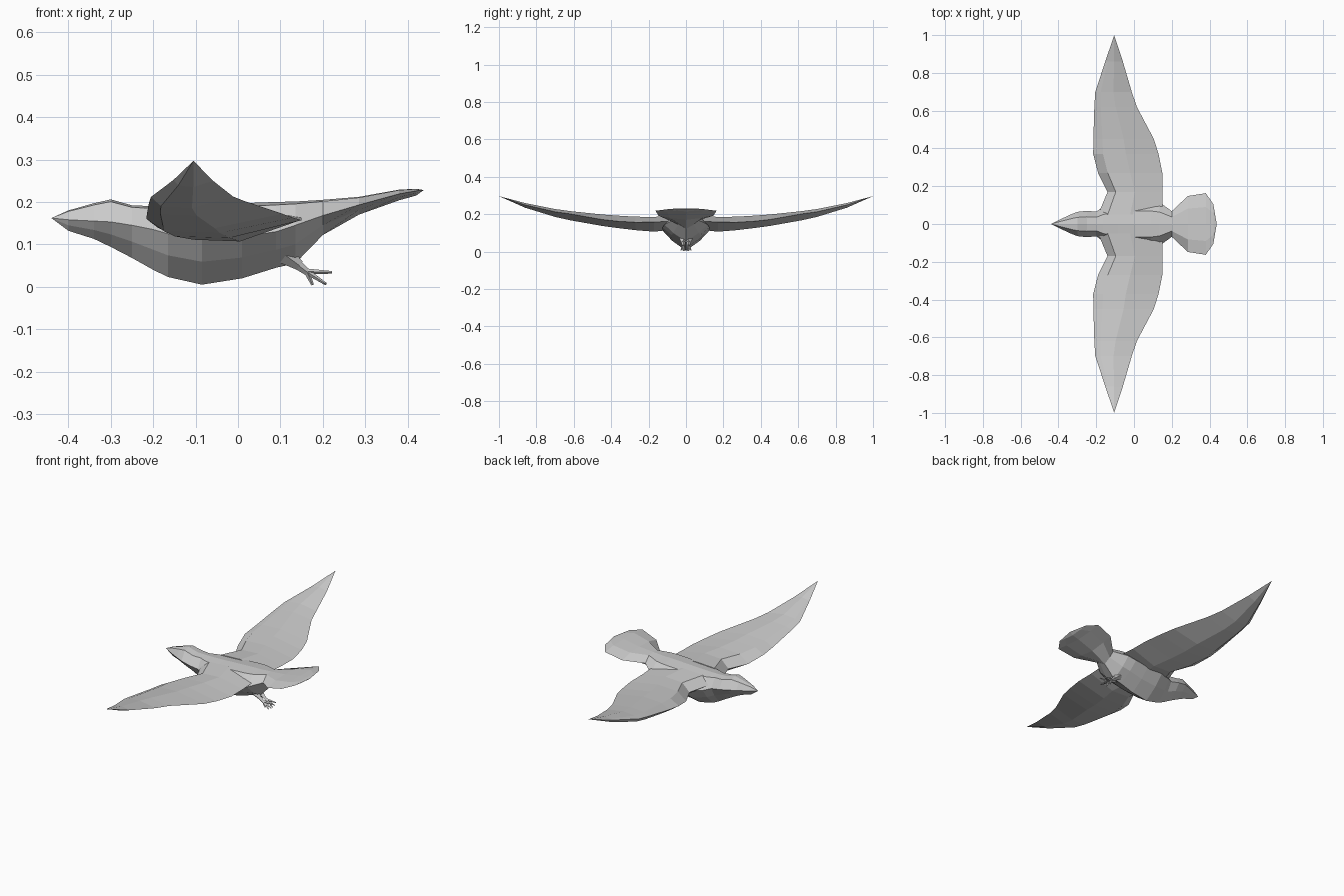
import bpy, bmesh
from mathutils import Vector


def loft(name, rings, mirror=False):
    """Skin matching rings of points; a one-point ring closes to a tip."""
    bm = bmesh.new()
    rows = [[bm.verts.new(p) for p in ring] for ring in rings]
    for a, b in zip(rows, rows[1:]):
        n = max(len(a), len(b))
        for i in range(n):
            j = (i + 1) % n
            if len(a) == 1:
                bm.faces.new((a[0], b[j], b[i]))
            elif len(b) == 1:
                bm.faces.new((a[i], a[j], b[0]))
            else:
                bm.faces.new((a[i], a[j], b[j], b[i]))
    for row in (rows[0], rows[-1]):
        if len(row) > 2:
            bm.faces.new(row)
    bmesh.ops.recalc_face_normals(bm, faces=bm.faces)
    me = bpy.data.meshes.new(name)
    bm.to_mesh(me)
    bm.free()
    ob = bpy.data.objects.new(name, me)
    bpy.context.collection.objects.link(ob)
    if mirror:
        m = ob.modifiers.new("Mirror", 'MIRROR')
        m.use_axis = (False, True, False)
    return ob


def body_ring(x, w, top, mid, low):
    """Keel-shaped cross-section with a crease along each side."""
    half = [(0.55 * w, top - 0.1 * (top - mid)), (w, mid), (0.6 * w, mid + 0.5 * (low - mid))]
    right = [(x, y, z) for y, z in half]
    left = [(x, -y, z) for y, z in reversed(half)]
    return [(x, 0, top)] + right + [(x, 0, low)] + left


# Head, body and neck: x, half width, top, side crease, keel
body = [(-0.40, 0.02, 0.18, 0.158, 0.132), (-0.34, 0.048, 0.197, 0.155, 0.113),
        (-0.30, 0.064, 0.206, 0.153, 0.094), (-0.25, 0.07, 0.192, 0.145, 0.068),
        (-0.20, 0.065, 0.19, 0.135, 0.04), (-0.165, 0.09, 0.19, 0.125, 0.023),
        (-0.085, 0.125, 0.192, 0.113, 0.005), (0.01, 0.125, 0.197, 0.118, 0.02),
        (0.09, 0.125, 0.20, 0.13, 0.045), (0.135, 0.115, 0.201, 0.145, 0.055),
        (0.20, 0.068, 0.205, 0.168, 0.122)]
# Fan tail continues from the body
tail = [(0.20, 0.068, 0.205, 0.168, 0.122), (0.285, 0.148, 0.212, 0.193, 0.17),
        (0.38, 0.163, 0.229, 0.219, 0.204), (0.42, 0.105, 0.231, 0.226, 0.215)]
loft("body", [[(-0.44, 0, 0.162)]] + [body_ring(*r) for r in body]
     + [body_ring(*r) for r in tail[1:]] + [[(0.438, 0, 0.228)]])

# Wings: y, leading x z, trailing x z, upper surface z, lower surface z
wing = [(0.05, -0.19, 0.15, 0.15, 0.165, 0.193, 0.12),
        (0.17, -0.14, 0.138, 0.15, 0.158, 0.186, 0.107),
        (0.27, -0.19, 0.14, 0.15, 0.157, 0.187, 0.115),
        (0.37, -0.216, 0.16, 0.13, 0.163, 0.193, 0.127),
        (0.45, -0.215, 0.17, 0.105, 0.172, 0.199, 0.138),
        (0.62, -0.21, 0.198, 0.015, 0.202, 0.217, 0.168),
        (0.70, -0.205, 0.212, -0.012, 0.213, 0.228, 0.186),
        (0.86, -0.152, 0.252, -0.059, 0.25, 0.26, 0.235)]


def wing_ring(y, lx, lz, tx, tz, top, low):
    c = tx - lx
    return [(lx, y, lz), (lx + 0.15 * c, y, top - 0.006), (lx + 0.5 * c, y, top),
            (tx, y, tz), (lx + 0.5 * c, y, low), (lx + 0.12 * c, y, low + 0.004)]


loft("wings", [wing_ring(*r) for r in wing] + [[(-0.105, 1.0, 0.297)]], mirror=True)


def limb(name, a, b, r1, r2):
    """Tapered four-sided limb between two points, mirrored to the other side."""
    a, b = Vector(a), Vector(b)
    d = (b - a).normalized()
    u = d.cross(Vector((0, 1, 0))).normalized()
    v = d.cross(u)
    dirs = (u, v, -u, -v)
    return loft(name, [[p + k * r for k in dirs] for p, r in ((a, r1), (b, r2))], mirror=True)


# Tucked legs and toes
limb("thigh", (0.09, 0.016, 0.09), (0.145, 0.014, 0.05), 0.028, 0.012)
limb("shank", (0.135, 0.014, 0.056), (0.172, 0.014, 0.028), 0.012, 0.007)
toes = [("toe_upper", (0.222, 0.012, 0.034)), ("toe_outer", (0.205, 0.026, 0.008)),
        ("toe_inner", (0.208, 0.006, 0.006)), ("toe_rear", (0.176, 0.014, 0.004))]
for name, tip in toes:
    limb(name, (0.162, 0.014, 0.036), tip, 0.007, 0.003)
